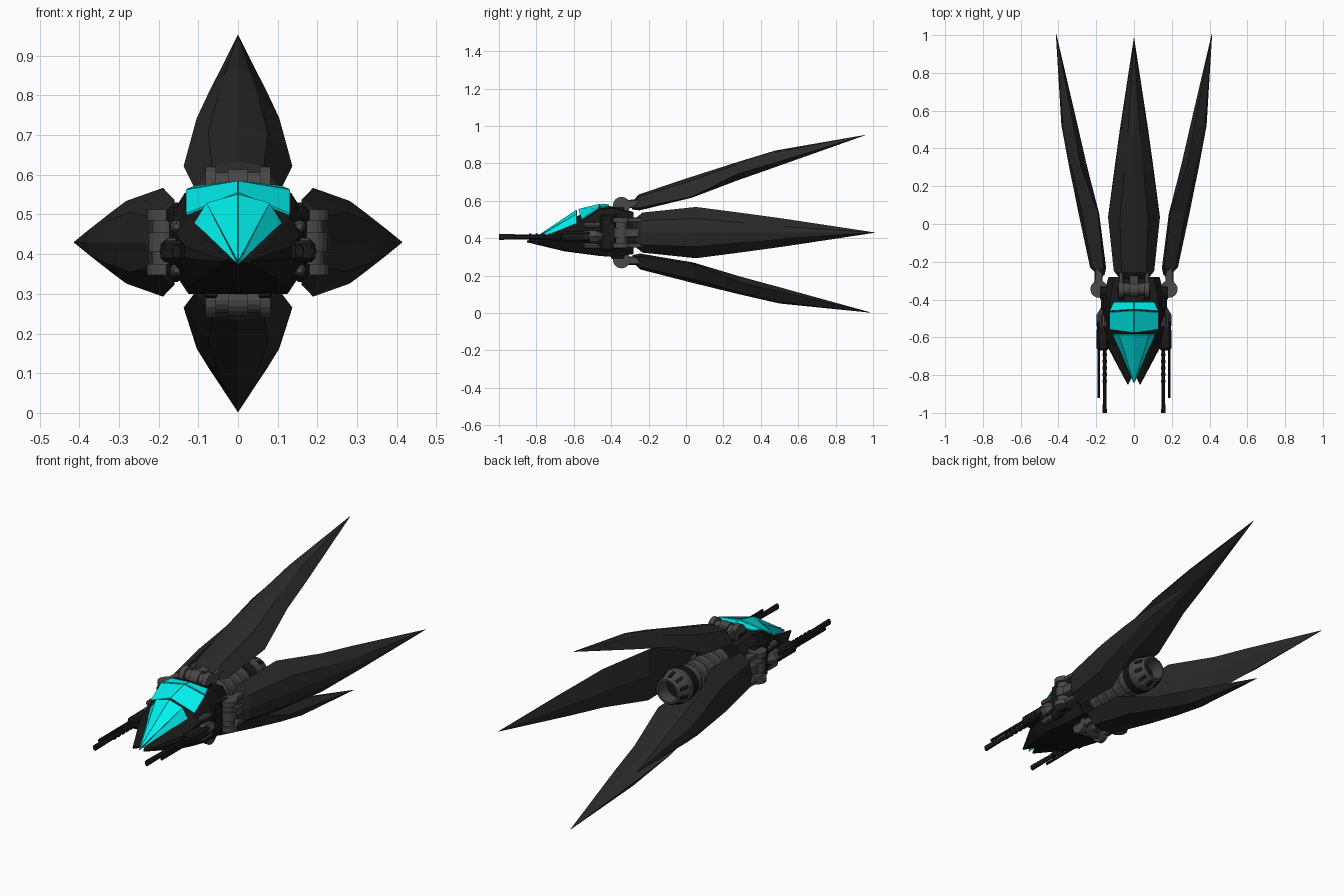
import bpy, bmesh, math
from mathutils import Matrix, Vector

if "Cube" in bpy.data.objects:
    bpy.data.objects.remove(bpy.data.objects["Cube"])

ZC = 0.43  # height of the ship's long axis


def material(name, c):
    m = bpy.data.materials.new(name)
    m.diffuse_color = (*c, 1)
    m.use_nodes = True
    m.node_tree.nodes["Principled BSDF"].inputs["Base Color"].default_value = m.diffuse_color
    return m


ARMOUR = material("armour", (0.022, 0.022, 0.022))
HULL = material("hull_black", (0.009, 0.009, 0.009))
METAL = material("metal", (0.065, 0.065, 0.065))
GLASS = material("cyan_glass", (0.0, 0.88, 0.86))


def finish(name, bm, mat, matrix=None):
    if matrix is not None:
        bm.transform(matrix)
    bmesh.ops.recalc_face_normals(bm, faces=bm.faces)
    me = bpy.data.meshes.new(name)
    bm.to_mesh(me)
    bm.free()
    me.materials.append(mat)
    ob = bpy.data.objects.new(name, me)
    bpy.context.collection.objects.link(ob)
    return ob


def loft(name, rings, mat, matrix=None, caps=True):
    bm = bmesh.new()
    vs = [[bm.verts.new(p) for p in r] for r in rings]
    n = len(rings[0])
    for a, b in zip(vs, vs[1:]):
        for i in range(n):
            j = (i + 1) % n
            bm.faces.new((a[i], a[j], b[j], b[i]))
    if caps:
        bm.faces.new(vs[0])
        bm.faces.new(vs[-1])
    return finish(name, bm, mat, matrix)


def lathe(name, profile, sides, mat, matrix=None, caps=True):
    # turn (y, radius) pairs around the y axis
    rings = [[(r * math.cos(2 * math.pi * i / sides), y, r * math.sin(2 * math.pi * i / sides))
              for i in range(sides)] for y, r in profile]
    return loft(name, rings, mat, matrix, caps)


def box(name, lo, hi, mat, matrix=None, bevel=0.0):
    bm = bmesh.new()
    bmesh.ops.create_cube(bm, size=1)
    lo, hi = Vector(lo), Vector(hi)
    for v in bm.verts:
        v.co = (lo + hi) / 2 + Vector(a * b for a, b in zip(v.co, hi - lo))
    if bevel:
        bmesh.ops.bevel(bm, geom=bm.edges[:], offset=bevel, segments=1, affect='EDGES')
    return finish(name, bm, mat, matrix)


def mirror_x(ob):
    m = ob.modifiers.new("mirror", 'MIRROR')
    m.use_clip = True
    return ob


# Hull: lofted half sections, mirrored, with a notched two-pronged nose
half = {
    -0.85: [(0, .382), (.03, .387), (.034, .384), (.034, .381), (.03, .378), (0, .377)],
    -0.65: [(0, .480), (.09, .445), (.135, .42), (.14, .39), (.10, .335), (0, .33)],
    -0.56: [(0, .53), (.13, .488), (.155, .45), (.16, .38), (.12, .322), (0, .318)],
    -0.46: [(0, .575), (.135, .553), (.165, .49), (.17, .37), (.13, .307), (0, .305)],
    -0.39: [(0, .57), (.125, .56), (.165, .505), (.165, .36), (.125, .30), (0, .30)],
    -0.28: [(0, .54), (.105, .535), (.135, .49), (.135, .37), (.105, .315), (0, .315)],
}
rings = [[(x, -0.79 if (y == -0.85 and x == 0) else y, z) for x, z in pts] for y, pts in half.items()]
mirror_x(loft("hull", rings, HULL))


# Cockpit glass panels, each a solidified right half mirrored across the seam
def pane(name, faces):
    bm = bmesh.new()
    for f in faces:
        bm.faces.new([bm.verts.new(p) for p in f])
    bmesh.ops.remove_doubles(bm, verts=bm.verts[:], dist=1e-4)
    ob = finish(name, bm, GLASS)
    for p in ob.data.polygons:
        if p.normal.z < 0:
            p.flip()
    s = ob.modifiers.new("thickness", 'SOLIDIFY')
    s.thickness, s.offset = 0.006, 0
    ob.modifiers.new("mirror", 'MIRROR')


pane("front_window", [
    [(.0, -.585, .549), (.078, -.585, .527), (.0, -.84, .38)],
    [(.078, -.585, .527), (.108, -.585, .478), (.0, -.84, .375)]])
pane("main_window", [[(.001, -.575, .553), (.130, -.557, .500), (.130, -.468, .560), (.001, -.458, .582)]])
pane("rear_window", [[(.001, -.451, .582), (.128, -.460, .562), (.107, -.412, .570), (.001, -.412, .577)]])

# Wing cross-sections: y, half width, edge, shoulder half width, shoulder, ridge, keel
STATIONS = [
    (-.285, .075, .130, .050, .150, .155, .120),
    (-.245, .107, .125, .065, .185, .197, .112),
    (.04, .137, .165, .075, .250, .270, .160),
    (.29, .104, .268, .052, .319, .331, .235),
    (.50, .075, .315, .032, .370, .379, .292),
    (.985, .001, .427, .0005, .428, .428, .426),
]
HINGE_Y, HINGE_R = -.345, .145
TURNER = Matrix.Rotation(math.radians(-90), 4, 'Z')  # lathe axis y -> x

# Four wings, each with its hinge, spun around the ship's axis
for side, spin, tilt, shift, back in (("top", 0, 4.1, 0, -.005), ("right", 90, -2.3, .04, .013),
                                      ("bottom", 180, 0, 0, 0), ("left", 270, -2.3, .04, .013)):
    base = Matrix.Translation((0, 0, ZC)) @ Matrix.Rotation(math.radians(spin), 4, 'Y') \
        @ Matrix.Translation((0, 0, shift))
    pivot = Matrix.Translation((0, HINGE_Y, HINGE_R))
    swing = base @ pivot @ Matrix.Rotation(math.radians(tilt), 4, 'X') @ pivot.inverted()
    rings = [[(w, y, e), (s, y, h), (0, y, r), (-s, y, h), (-w, y, e), (0, y, k)]
             for y, w, e, s, h, r, k in STATIONS]
    loft(side + "_wing", rings, ARMOUR, swing @ Matrix.Translation((0, back, 0)))
    # hinge barrel with collars
    prof = [(-.082, .030), (-.082, .046), (-.055, .046), (-.055, .032), (-.025, .032), (-.025, .040),
            (.025, .040), (.025, .032), (.055, .032), (.055, .046), (.082, .046), (.082, .030)]
    lathe(side + "_hinge", prof, 16, METAL, base @ pivot @ TURNER)
    for k, t in enumerate((-.068, .068)):
        box(f"{side}_hinge_arm_{k}", (t - .012, -.345, .128), (t + .012, -.22, .170), METAL, swing, .004)
        box(f"{side}_hinge_foot_{k}", (t - .016, -.40, .07 - shift), (t + .016, -.33, .140), HULL, base, .004)
    box(side + "_hinge_link", (-.025, -.345, .13), (.025, -.23, .172), METAL, swing, .005)

# Engine: ribbed barrel, dark collar, tapered nozzle with vents
AXIS = Matrix.Translation((0, .05, ZC))
ribs = [(-.35, .06)]
for i in range(5):
    y = -.33 + i * .06
    ribs += [(y, .066), (y + .005, .074), (y + .047, .074), (y + .052, .066)]
lathe("engine_barrel", ribs, 20, METAL, AXIS)
lathe("engine_collar", [(-.045, .06), (-.04, .084), (0, .090), (.012, .078)], 20, HULL, AXIS)
lathe("engine_nozzle", [(.0, .070), (.01, .088), (.045, .088), (.11, .066), (.11, .056), (.03, .06), (.03, .002)],
      20, METAL, AXIS)
lathe("engine_core", [(.031, .058), (.036, .055)], 20, HULL, AXIS)
for i in range(10):
    turn = AXIS @ Matrix.Rotation(i * math.pi / 5, 4, 'Y') @ Matrix.Translation((0, .075, .0775)) \
        @ Matrix.Rotation(math.radians(-18.7), 4, 'X')
    box(f"nozzle_vent_{i}", (-.009, -.025, -.004), (.009, .02, .003), HULL, turn)

# Guns: a long and a short barrel on each flank, plus their mounts
TALL = Matrix.Diagonal((1, 1, 1.5, 1))
for sx, side in ((1, "right"), (-1, "left")):
    prof = [(-1.0, .006), (-1.0, .011)]
    for i in range(5):
        y = -.84 + i * .035
        prof += [(y, .009), (y, .012), (y + .015, .012), (y + .015, .009)]
    prof += [(-.66, .009), (-.66, .016), (-.56, .016)]
    lathe(side + "_long_gun", prof, 10, HULL, Matrix.Translation((sx * .155, 0, .407)) @ TALL)
    lathe(side + "_short_gun", [(-.92, .004), (-.92, .006), (-.66, .006), (-.66, .012), (-.56, .012)], 8, HULL,
          Matrix.Translation((sx * .186, 0, .407)) @ TALL)
    a, b = sorted((sx * .135, sx * .195))
    box(side + "_gun_body", (a, -.67, .380), (b, -.51, .435), HULL, None, .01)
    # faceted mount on the hull flank
    mount = Matrix.Translation((sx * .162, 0, .41))
    lathe(side + "_gun_mount", [(-.58, .012), (-.54, .036), (-.48, .036), (-.44, .012)], 6, METAL, mount)
    for k, z in enumerate((.36, .47)):
        lathe(f"{side}_mount_bolt_{k}", [(-.55, .008), (-.54, .016), (-.47, .016), (-.45, .008)], 8, METAL,
              Matrix.Translation((sx * .155, 0, z)))
    c, d = sorted((sx * .14, sx * .174))
    box(side + "_flank_plate", (c, -.46, .33), (d, -.37, .53), HULL, None, .012)
